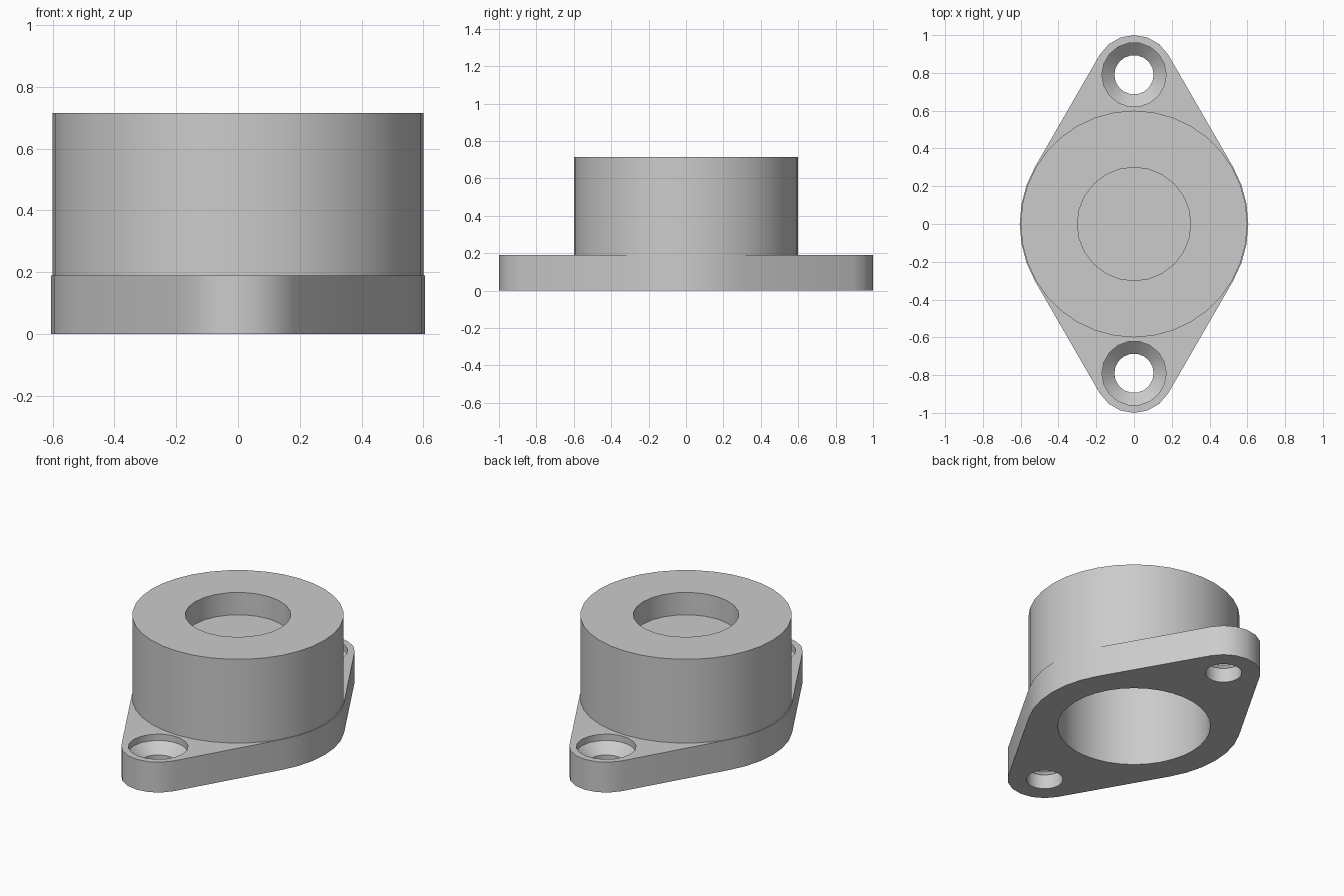
import bpy
import bmesh
from math import sin, cos, radians, pi

cube = bpy.data.objects.get("Cube")
if cube:
    bpy.data.objects.remove(cube, do_unlink=True)

FLANGE_H, TOTAL_H = 0.19, 0.715
MID_R, END_R, HOLE_Y = 0.605, 0.21, 0.79

grey = bpy.data.materials.new("light grey")
grey.use_nodes = True
grey.diffuse_color = (0.6, 0.6, 0.6, 1)
grey.node_tree.nodes["Principled BSDF"].inputs["Base Color"].default_value = (0.6, 0.6, 0.6, 1)


def stack(name, rings):
    """Closed solid from a stack of matching rings of points."""
    bm = bmesh.new()
    loops = [[bm.verts.new(p) for p in ring] for ring in rings]
    n = len(loops[0])
    bm.faces.new(loops[0])
    bm.faces.new(loops[-1])
    for low, high in zip(loops, loops[1:]):
        for i in range(n):
            j = (i + 1) % n
            bm.faces.new((low[i], low[j], high[j], high[i]))
    bmesh.ops.recalc_face_normals(bm, faces=bm.faces)
    mesh = bpy.data.meshes.new(name)
    bm.to_mesh(mesh)
    bm.free()
    mesh.materials.append(grey)
    obj = bpy.data.objects.new(name, mesh)
    bpy.context.collection.objects.link(obj)
    return obj


def lathe(name, profile, sides, y=0):
    """Turned solid from (radius, height) pairs."""
    return stack(name, [[(r * cos(2 * pi * i / sides), y + r * sin(2 * pi * i / sides), z)
                         for i in range(sides)] for r, z in profile])


def arc(cy, r, start, end, steps):
    return [(r * cos(radians(start + (end - start) * i / steps)),
             cy + r * sin(radians(start + (end - start) * i / steps)))
            for i in range(steps + 1)]


# Diamond flange outline: four tangent arcs
outline = (arc(0, MID_R, -30, 30, 6) + arc(HOLE_Y, END_R, 30, 150, 6)
           + arc(0, MID_R, 150, 210, 6) + arc(-HOLE_Y, END_R, 210, 330, 6))
housing = stack("flanged_housing", [[(x, y, z) for x, y in outline] for z in (0, FLANGE_H)])

# Round boss, then the bores and countersunk bolt holes
boss = lathe("boss", [(0.6, 0.05), (0.6, TOTAL_H)], 36)
steps = [(boss, 'UNION')]
steps.append((lathe("lower_bore", [(0.434, -0.1), (0.434, 0.52)], 36), 'DIFFERENCE'))
steps.append((lathe("top_recess", [(0.3, TOTAL_H - 0.14), (0.3, TOTAL_H + 0.1)], 24), 'DIFFERENCE'))
bolt = [(0.104, -0.1), (0.104, 0.09), (0.17, 0.15), (0.17, 0.3)]
for side, y in (("front", -HOLE_Y), ("back", HOLE_Y)):
    steps.append((lathe(side + "_bolt_hole", bolt, 18, y), 'DIFFERENCE'))

bpy.ops.object.select_all(action='DESELECT')
bpy.context.view_layer.objects.active = housing
housing.select_set(True)
for tool, operation in steps:
    mod = housing.modifiers.new(tool.name, 'BOOLEAN')
    mod.operation = operation
    mod.solver = 'EXACT'
    mod.object = tool
    bpy.ops.object.modifier_apply(modifier=mod.name)
    bpy.data.objects.remove(tool, do_unlink=True)

bpy.ops.object.shade_smooth_by_angle(angle=radians(30))
